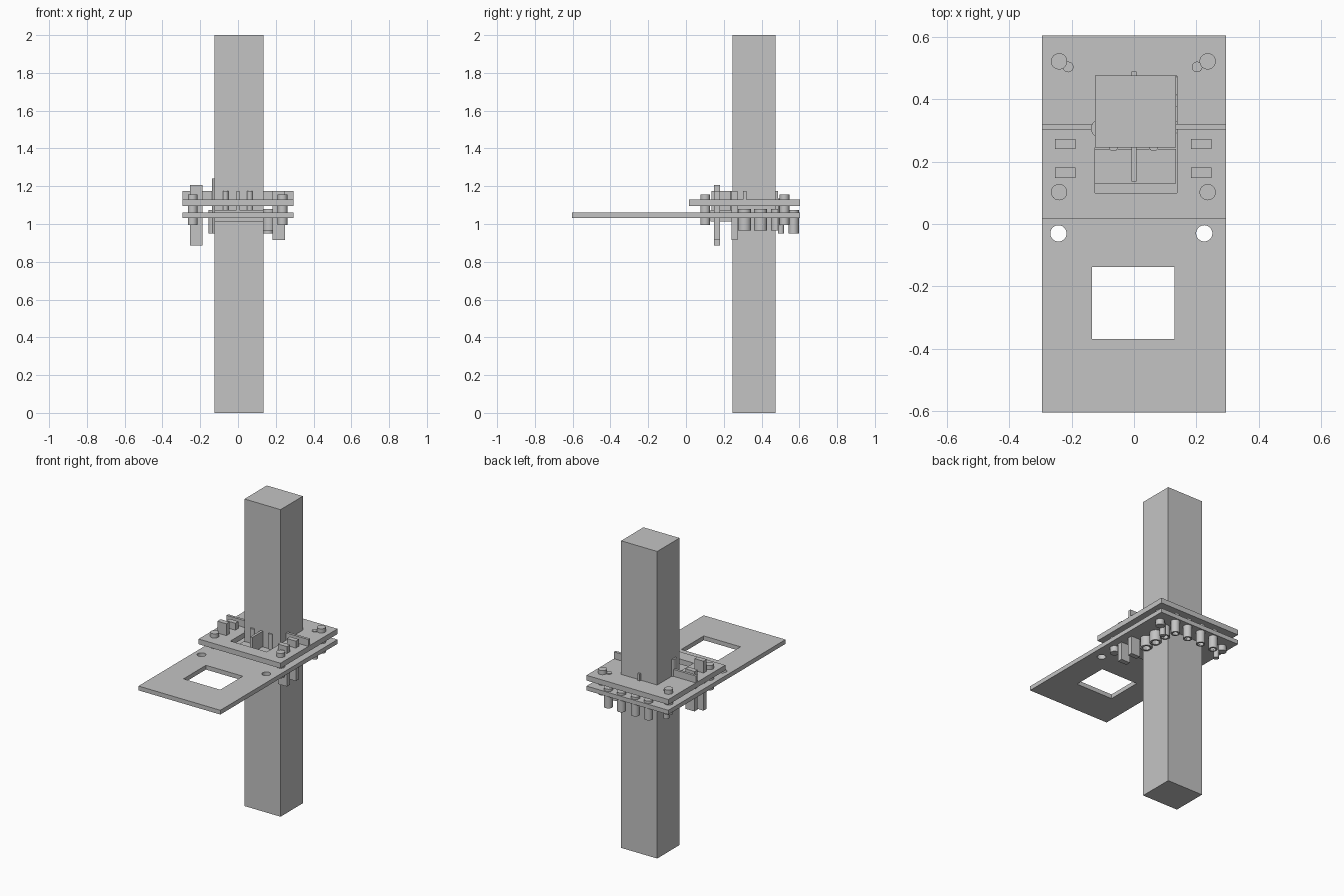
import bpy

cube = bpy.data.objects.get("Cube")
if cube:
    bpy.data.objects.remove(cube, do_unlink=True)

grey = bpy.data.materials.new("plain grey")
grey.use_nodes = True
colour = (0.55, 0.55, 0.55, 1)
grey.diffuse_color = colour
grey.node_tree.nodes["Principled BSDF"].inputs["Base Color"].default_value = colour


def box(name, x, y, z):
    """Box from (low, high) pairs on each axis."""
    bpy.ops.mesh.primitive_cube_add(size=1, location=[sum(p) / 2 for p in (x, y, z)])
    ob = bpy.context.object
    ob.name = name
    ob.scale = [p[1] - p[0] for p in (x, y, z)]
    bpy.ops.object.transform_apply(location=False, rotation=False, scale=True)
    ob.data.materials.append(grey)
    return ob


def rod(name, x, y, radius, z):
    bpy.ops.mesh.primitive_cylinder_add(vertices=32, radius=radius, depth=z[1] - z[0],
                                        location=(x, y, sum(z) / 2))
    ob = bpy.context.object
    ob.name = name
    ob.data.materials.append(grey)
    bpy.ops.object.shade_smooth_by_angle()
    return ob


def cut(target, cutter):
    """Subtract the cutter, then drop it."""
    mod = target.modifiers.new("cut", "BOOLEAN")
    mod.operation = "DIFFERENCE"
    mod.solver = "EXACT"
    mod.object = cutter
    bpy.context.view_layer.objects.active = target
    bpy.ops.object.modifier_apply(modifier=mod.name)
    bpy.data.objects.remove(cutter, do_unlink=True)


def tube(name, x, y, radius, z):
    ob = rod(name, x, y, radius, z)
    cut(ob, rod("bore", x, y, radius * 0.65, (z[0] - 0.02, z[1] - 0.03)))


# Square post
post_x, post_y = (-0.125, 0.135), (0.245, 0.475)
box("post", post_x, post_y, (0, 2))

# Long sliding plate with a square window and two pin holes
width = (-0.295, 0.295)
lower = box("lower_plate", width, (-0.603, 0.603), (1.032, 1.06))
cut(lower, box("window", (-0.135, 0.13), (-0.368, -0.137), (0.9, 1.2)))
for x in (-0.242, 0.225):
    cut(lower, rod("pin_hole", x, -0.03, 0.026, (0.9, 1.2)))

# Short upper plate with an opening round the post
upper = box("upper_plate", width, (0.016, 0.603), (1.096, 1.13))
cut(upper, box("opening", (-0.125, 0.138), (0.1, 0.474), (1, 1.2)))

# Corner pins through both plates
for x in (-0.24, 0.236):
    for y in (0.102, 0.521):
        rod("corner_pin", x, y, 0.026, (0.995, 1.157))

# Upright tabs
for side, x, low, high in (("right", (-0.253, -0.188), 0.885, 1.207),
                           ("left", (0.183, 0.248), 0.915, 1.175)):
    box(side + "_front_tab", x, (0.148, 0.181), (low, high))
    box(side + "_rear_tab", x, (0.241, 0.273), (0.915, 1.175))

# Low walls either side of the post
box("right_wall", (width[0], post_x[0]), (0.303, 0.32), (1.13, 1.175))
box("left_wall", (post_x[1], width[1]), (0.303, 0.32), (1.13, 1.175))

# Fin running through the post, and the pad under it
box("centre_fin", (-0.008, 0.008), (0.136, 0.488), (1.06, 1.175))
box("centre_pad", post_x, (0.13, 0.24), (1.012, 1.075))

# Small pins against the post and beside the rear corners
for x in (-0.066, 0.063):
    rod("post_pin", x, 0.248, 0.015, (1.06, 1.175))
rod("side_pin", -0.11, 0.306, 0.028, (0.95, 1.24))
for x in (-0.211, 0.202):
    rod("rear_pin", x, 0.503, 0.017, (0.95, 1.135))

# Hollow spacers hanging under the lower plate
for y, radius in ((0.31, 0.035), (0.395, 0.035), (0.48, 0.03)):
    tube("side_tube", 0.165, y, radius, (0.965, 1.08))
for x in (0.16, 0.065, -0.035, -0.13):
    tube("back_tube", x, 0.57, 0.027, (0.95, 1.075))
